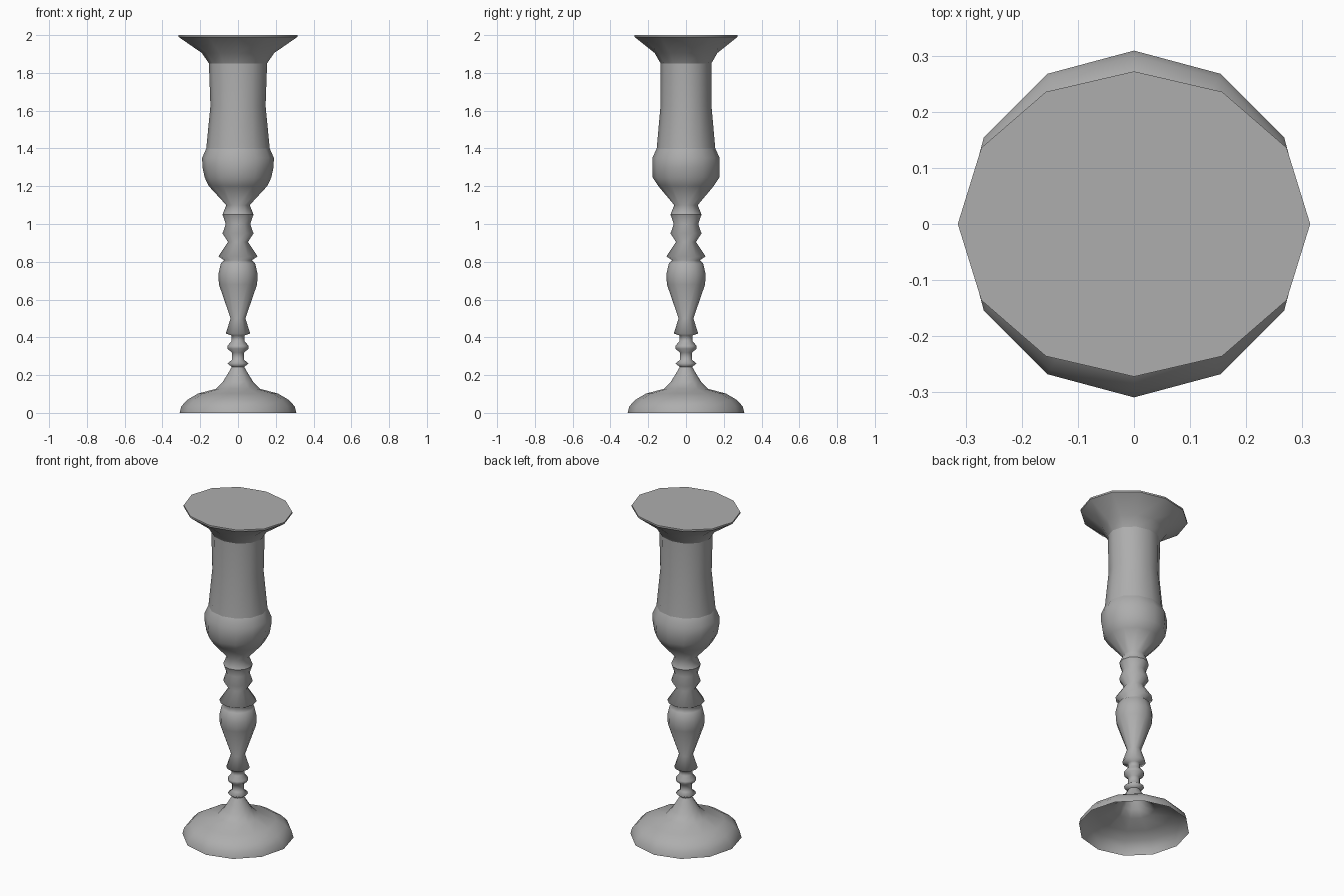
import bpy
import bmesh
import math

if "Cube" in bpy.data.objects:
    bpy.data.objects.remove(bpy.data.objects["Cube"])

SIDES = 12

# Mid-grey finish
grey = bpy.data.materials.new("grey_finish")
grey.diffuse_color = (0.42, 0.42, 0.42, 1)
grey.use_nodes = True
grey.node_tree.nodes["Principled BSDF"].inputs["Base Color"].default_value = grey.diffuse_color


def lathe(name, profile, cap_top=False, angle=180):
    """Sweep (x radius, y radius, z) rings into a 12-sided turned part."""
    bm = bmesh.new()
    rings = []
    for rx, ry, z in profile:
        ring = []
        for i in range(SIDES):
            a = 2 * math.pi * i / SIDES
            ring.append(bm.verts.new((rx * math.cos(a), ry * math.sin(a), z)))
        rings.append(ring)
    for low, high in zip(rings, rings[1:]):
        for i in range(SIDES):
            j = (i + 1) % SIDES
            bm.faces.new((low[i], low[j], high[j], high[i]))
    if cap_top:
        bm.faces.new(rings[-1])
    mesh = bpy.data.meshes.new(name)
    bm.to_mesh(mesh)
    bm.free()
    mesh.materials.append(grey)
    obj = bpy.data.objects.new(name, mesh)
    bpy.context.collection.objects.link(obj)
    bpy.ops.object.select_all(action='DESELECT')
    obj.select_set(True)
    bpy.context.view_layer.objects.active = obj
    bpy.ops.object.shade_smooth_by_angle(angle=math.radians(angle))
    return obj


def circular(points):
    return [(r, r, z) for r, z in points]


# Domed foot, hollow and open underneath
lathe("foot", circular([
    (0.309, 0), (0.30, 0.035), (0.267, 0.07), (0.212, 0.102), (0.115, 0.128),
    (0.08, 0.165), (0.055, 0.205), (0.033, 0.243)]))

# Turned stem with beads and rings
lathe("stem", circular([
    (0.033, 0.243), (0.056, 0.262), (0.033, 0.28), (0.033, 0.32),
    (0.056, 0.34), (0.056, 0.355), (0.035, 0.38), (0.035, 0.41),
    (0.065, 0.42), (0.039, 0.50), (0.101, 0.68), (0.104, 0.735),
    (0.091, 0.79), (0.073, 0.808), (0.104, 0.828), (0.053, 0.905),
    (0.082, 0.95), (0.065, 1.0), (0.082, 1.05)]))

# Bulbous cup, slightly narrower front to back
lathe("cup", [
    (0.082, 0.082, 1.05), (0.062, 0.062, 1.10), (0.154, 0.146, 1.20),
    (0.176, 0.176, 1.245), (0.188, 0.178, 1.30), (0.19, 0.178, 1.35),
    (0.168, 0.155, 1.40)])

# Tall candle socket
lathe("socket", [
    (0.168, 0.155, 1.40), (0.146, 0.135, 1.625), (0.154, 0.134, 1.85)])

# Flared drip rim, closed on top
lathe("rim", [
    (0.154, 0.134, 1.85), (0.191, 0.166, 1.905), (0.314, 0.272, 1.99),
    (0.314, 0.272, 2.0)], cap_top=True, angle=42)
